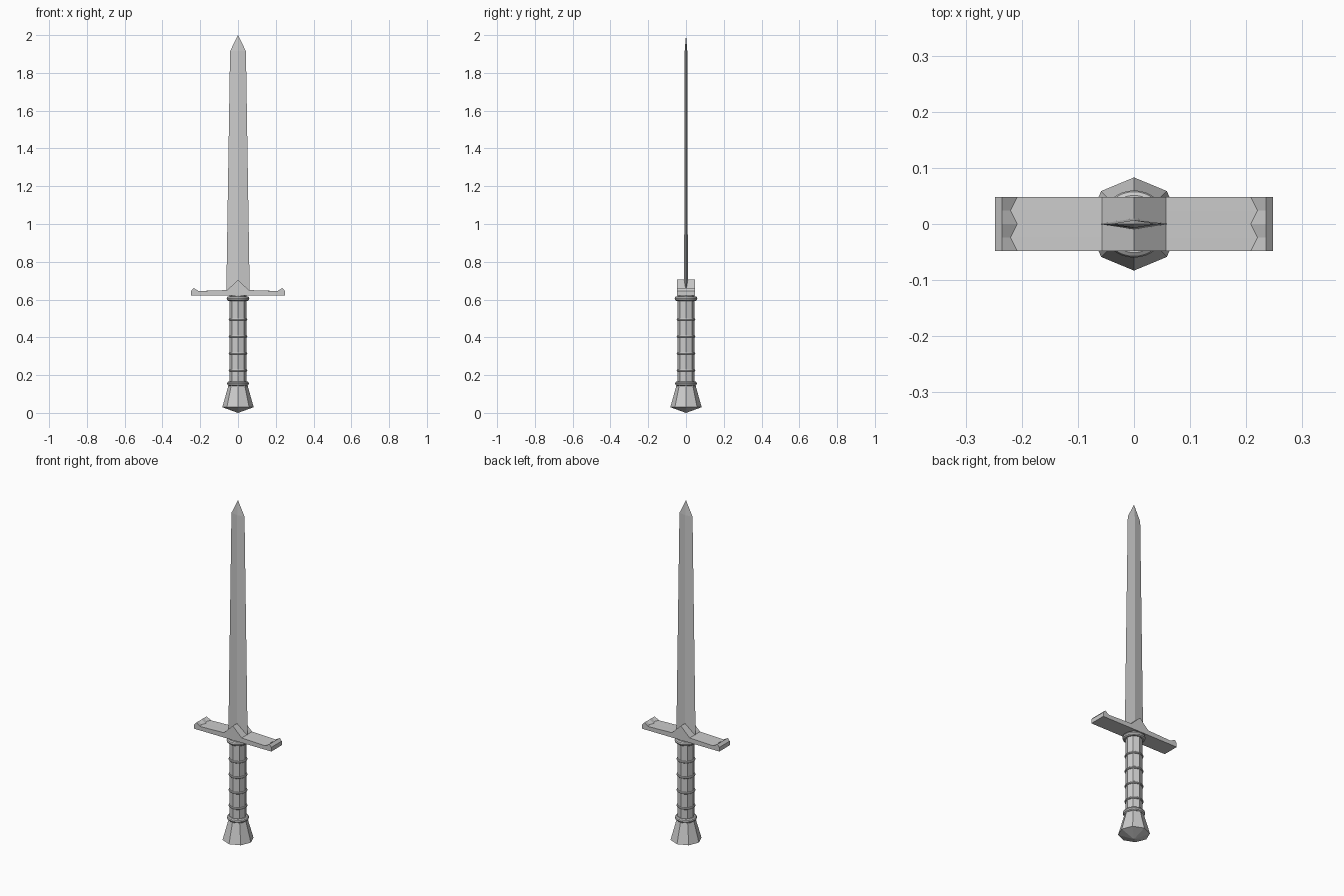
import bpy, bmesh, math

if "Cube" in bpy.data.objects:
    bpy.data.objects.remove(bpy.data.objects["Cube"])

def make_object(name, bm):
    bmesh.ops.recalc_face_normals(bm, faces=bm.faces)
    mesh = bpy.data.meshes.new(name)
    bm.to_mesh(mesh)
    bm.free()
    obj = bpy.data.objects.new(name, mesh)
    bpy.context.collection.objects.link(obj)
    return obj

def loft(name, rings, start=None, end=None):
    """Skin closed rings of points; each end is an apex point or a flat cap."""
    bm = bmesh.new()
    vs = [[bm.verts.new(p) for p in r] for r in rings]
    n = len(rings[0])
    for a, b in zip(vs, vs[1:]):
        for i in range(n):
            j = (i + 1) % n
            bm.faces.new((a[i], a[j], b[j], b[i]))
    for ring, apex in ((vs[0], start), (vs[-1], end)):
        if apex:
            v = bm.verts.new(apex)
            for i in range(n):
                bm.faces.new((ring[i], ring[(i + 1) % n], v))
        else:
            bm.faces.new(ring)
    return make_object(name, bm)

def octagon(r, z):
    return [(r * math.cos(k * math.pi / 4), r * math.sin(k * math.pi / 4), z)
            for k in range(8)]

def diamond(w, t, z):
    return [(w, 0, z), (0, t, z), (-w, 0, z), (0, -t, z)]

def ring(name, z, major, minor):
    bpy.ops.mesh.primitive_torus_add(location=(0, 0, z), major_radius=major,
                                     minor_radius=minor, major_segments=32,
                                     minor_segments=10)
    obj = bpy.context.object
    obj.name = name
    bpy.ops.object.shade_smooth_by_angle()

# Blade: diamond section tapering to a point
loft("blade", [diamond(0.062, 0.010, 0.63), diamond(0.042, 0.007, 1.915)],
     end=(0, 0, 2.0))

# Crossguard: front profile lofted through depth, with notched raised ends
def guard_section(y, lip):
    right = [(0.248, 0.622), (0.248, 0.646), (0.235, 0.661), (lip, 0.645),
             (0.057, 0.650)]
    left = [(-x, z) for x, z in reversed(right)]
    return [(x, y, z) for x, z in right + [(0, 0.705)] + left]

loft("crossguard", [guard_section(y, lip) for y, lip in
     ((-0.048, 0.208), (-0.024, 0.220), (0, 0.208), (0.024, 0.220), (0.048, 0.208))])

# Octagonal grip with thin binding rings
loft("grip", [octagon(0.045, 0.14), octagon(0.045, 0.625)])
for i in range(4):
    ring(f"grip_ring_{i + 1}", 0.225 + i * 0.09, 0.0435, 0.006)

# Collars at both ends of the grip
ring("upper_collar", 0.605, 0.047, 0.013)
ring("lower_collar", 0.155, 0.046, 0.012)

# Flared pommel with shallow pointed base
loft("pommel", [octagon(0.083, 0.03), octagon(0.050, 0.148)], start=(0, 0, 0))
